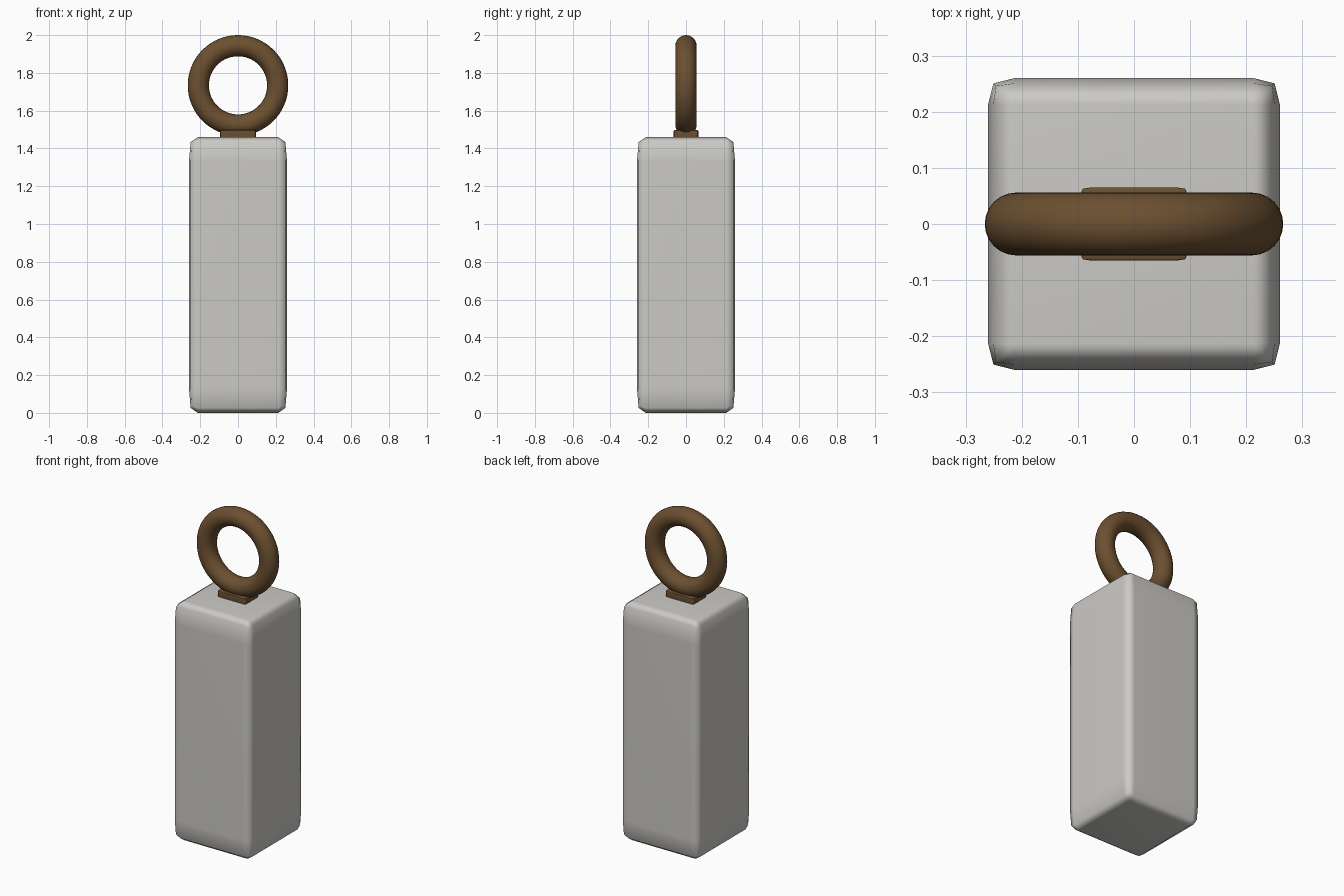
import bpy, bmesh
from math import radians

cube = bpy.data.objects.get("Cube")
if cube:
    bpy.data.objects.remove(cube, do_unlink=True)


def material(name, colour, roughness=0.6):
    mat = bpy.data.materials.new(name)
    mat.use_nodes = True
    mat.diffuse_color = (*colour, 1)
    shader = next(n for n in mat.node_tree.nodes if n.type == "BSDF_PRINCIPLED")
    shader.inputs["Base Color"].default_value = (*colour, 1)
    shader.inputs["Roughness"].default_value = roughness
    return mat


def soft_box(name, half_size, centre, mat):
    """Bevelled cube stretched to size, so the bevel stretches with it."""
    bm = bmesh.new()
    bmesh.ops.create_cube(bm, size=2)
    bmesh.ops.bevel(bm, geom=bm.edges[:], offset=0.18, segments=2,
                    profile=0.64, affect="EDGES")
    bmesh.ops.scale(bm, vec=half_size, verts=bm.verts)
    bmesh.ops.recalc_face_normals(bm, faces=bm.faces)
    for face in bm.faces:
        face.smooth = True
    mesh = bpy.data.meshes.new(name)
    bm.to_mesh(mesh)
    bm.free()
    mesh.materials.append(mat)
    obj = bpy.data.objects.new(name, mesh)
    obj.location = centre
    bpy.context.collection.objects.link(obj)
    obj.modifiers.new("Flat sides", "WEIGHTED_NORMAL")
    return obj


grey = material("light warm grey", (0.60, 0.59, 0.56))
brown = material("brown", (0.15, 0.08, 0.03))

# Tall block body
soft_box("body", (0.26, 0.26, 0.73), (0, 0, 0.73), grey)

# Small mount under the ring
soft_box("ring_mount", (0.095, 0.065, 0.02), (0, 0, 1.477), brown)

# Upright ring facing the front
bpy.ops.mesh.primitive_torus_add(major_segments=64, minor_segments=24,
                                 major_radius=0.21, minor_radius=0.056,
                                 location=(0, 0, 1.734),
                                 rotation=(radians(90), 0, 0))
ring = bpy.context.object
ring.name = "ring"
ring.data.materials.append(brown)
bpy.ops.object.shade_smooth()
